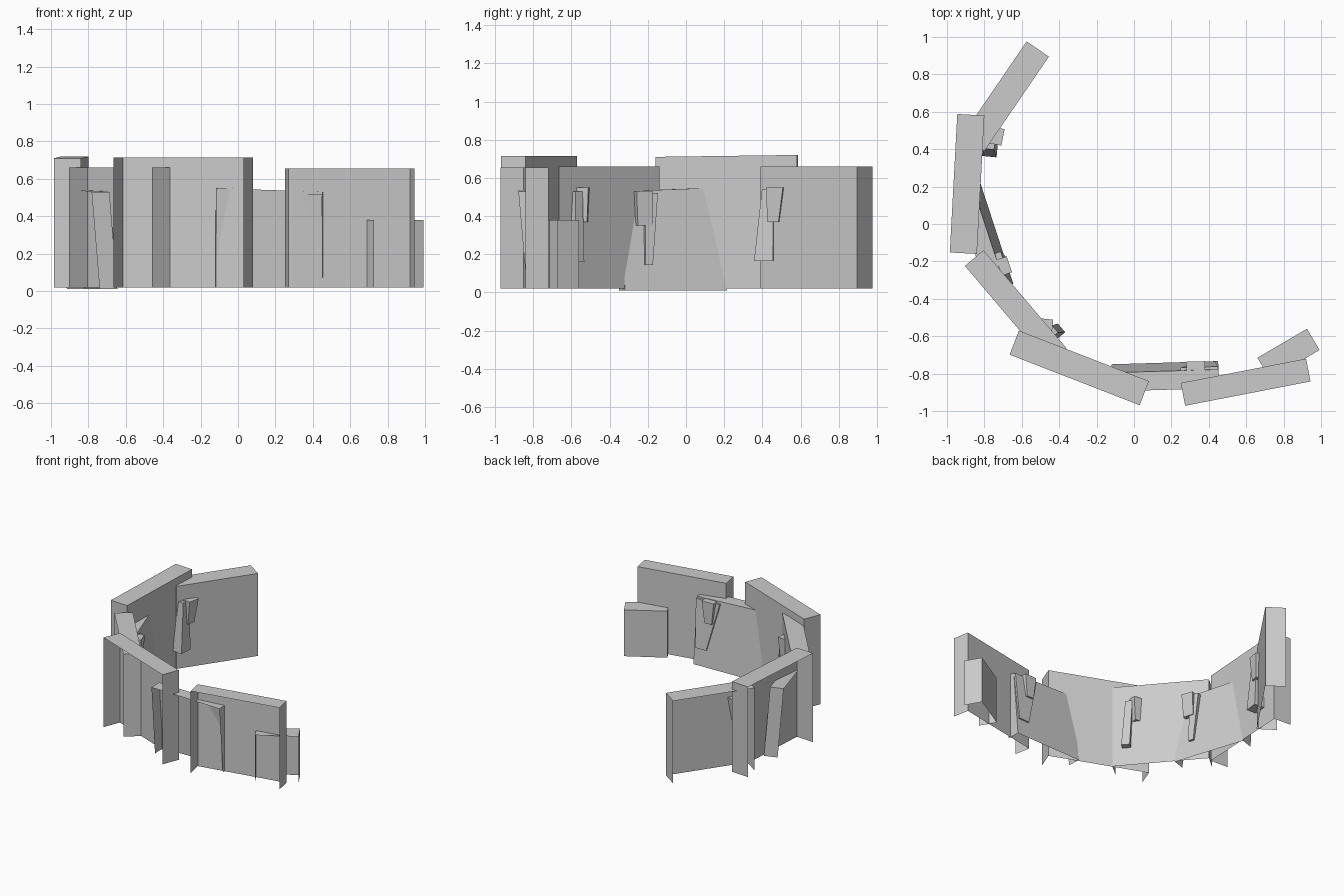
import bpy
from mathutils import Vector

if "Cube" in bpy.data.objects:
    bpy.data.objects.remove(bpy.data.objects["Cube"])


def make_object(name, verts, faces):
    mesh = bpy.data.meshes.new(name)
    mesh.from_pydata(verts, [], faces)
    mesh.update()
    obj = bpy.data.objects.new(name, mesh)
    bpy.context.collection.objects.link(obj)
    return obj


def open_slab(name, a, b, thick, z0, za, zb, lean=0.0):
    """Wall panel with inner face, ends and top; outer side and base stay open.
    a to b is the foot of the inner face, walking with the outside on the right."""
    a, b = Vector(a), Vector(b)
    d = (b - a).normalized()
    out = Vector((d.y, -d.x))
    verts = []
    for shift, levels in ((0, (z0, z0)), (lean, (za, zb))):
        for p, z in zip((a, b), levels):
            for depth in (0, thick):
                q = p + out * (shift + depth)
                verts.append((q.x, q.y, z))
    # vertex order per level: a inner, a outer, b inner, b outer
    faces = [(2, 0, 4, 6), (0, 1, 5, 4), (3, 2, 6, 7), (4, 5, 7, 6)]
    return make_object(name, verts, faces)


def shard(name, direction, bottom, top):
    """Tapered block; bottom and top are (x, y, z, width, depth)."""
    d = Vector(direction).normalized()
    n = Vector((-d.y, d.x))
    verts = []
    for x, y, z, w, t in (bottom, top):
        for u, v in ((-1, -1), (1, -1), (1, 1), (-1, 1)):
            q = Vector((x, y)) + d * (u * w / 2) + n * (v * t / 2)
            verts.append((q.x, q.y, z))
    faces = [(3, 2, 1, 0), (4, 5, 6, 7)]
    faces += [(i, (i + 1) % 4, (i + 1) % 4 + 4, i + 4) for i in range(4)]
    return make_object(name, verts, faces)


# Large wall panels following the arc
walls = [
    ("wall_back", (-0.80, 0.39), (-0.455, 0.895), 0.144, 0.66, 0.66),
    ("wall_left", (-0.84, -0.16), (-0.80, 0.58), 0.145, 0.71, 0.72),
    ("wall_corner", (-0.36, -0.665), (-0.805, -0.14), 0.13, 0.66, 0.66),
    ("wall_front", (0.08, -0.84), (-0.615, -0.57), 0.138, 0.715, 0.715),
    ("wall_right", (0.92, -0.72), (0.25, -0.85), 0.124, 0.655, 0.655),
    ("wall_low_end", (0.925, -0.56), (0.66, -0.715), 0.132, 0.38, 0.38),
]
# the outside of the arc is on the far side from its centre
for name, a, b, t, za, zb in walls:
    va, vb = Vector(a), Vector(b)
    d = vb - va
    if Vector((d.y, -d.x)).dot(va + vb) < 0:
        a, b, za, zb = b, a, zb, za
    open_slab(name, a, b, t, 0.02, za, zb)

# Leaning inner panels
open_slab("leaning_panel_front", (-0.12, -0.75), (0.45, -0.733), 0.10,
          0.02, 0.55, 0.53, 0.045)
open_slab("leaning_panel_left", (-0.82, 0.215), (-0.645, -0.32), 0.10,
          0.01, 0.55, 0.53, 0.045)

# Pairs of tapered shards set against the panels
shard("tall_shard_back", (0.1, 1), (-0.77, 0.41, 0.165, 0.10, 0.08), (-0.77, 0.43, 0.54, 0.06, 0.05))
shard("short_shard_back", (0.2, 1), (-0.745, 0.46, 0.37, 0.06, 0.05), (-0.735, 0.47, 0.55, 0.09, 0.07))
shard("tall_shard_left", (-0.32, 0.95), (-0.705, -0.2, 0.145, 0.04, 0.05), (-0.73, -0.19, 0.52, 0.07, 0.06))
shard("short_shard_left", (-0.32, 0.95), (-0.695, -0.22, 0.35, 0.08, 0.04), (-0.695, -0.225, 0.53, 0.09, 0.06))
shard("tall_shard_corner", (-0.65, 0.76), (-0.41, -0.575, 0.16, 0.06, 0.06), (-0.445, -0.58, 0.53, 0.05, 0.06))
shard("short_shard_corner", (1, -0.1), (-0.48, -0.54, 0.37, 0.06, 0.05), (-0.5, -0.54, 0.55, 0.13, 0.07))
shard("tall_shard_front", (1, 0.03), (0.39, -0.765, 0.15, 0.09, 0.06), (0.35, -0.80, 0.52, 0.20, 0.07))
shard("short_shard_front", (1, 0.03), (0.33, -0.765, 0.36, 0.06, 0.05), (0.33, -0.765, 0.53, 0.10, 0.06))
